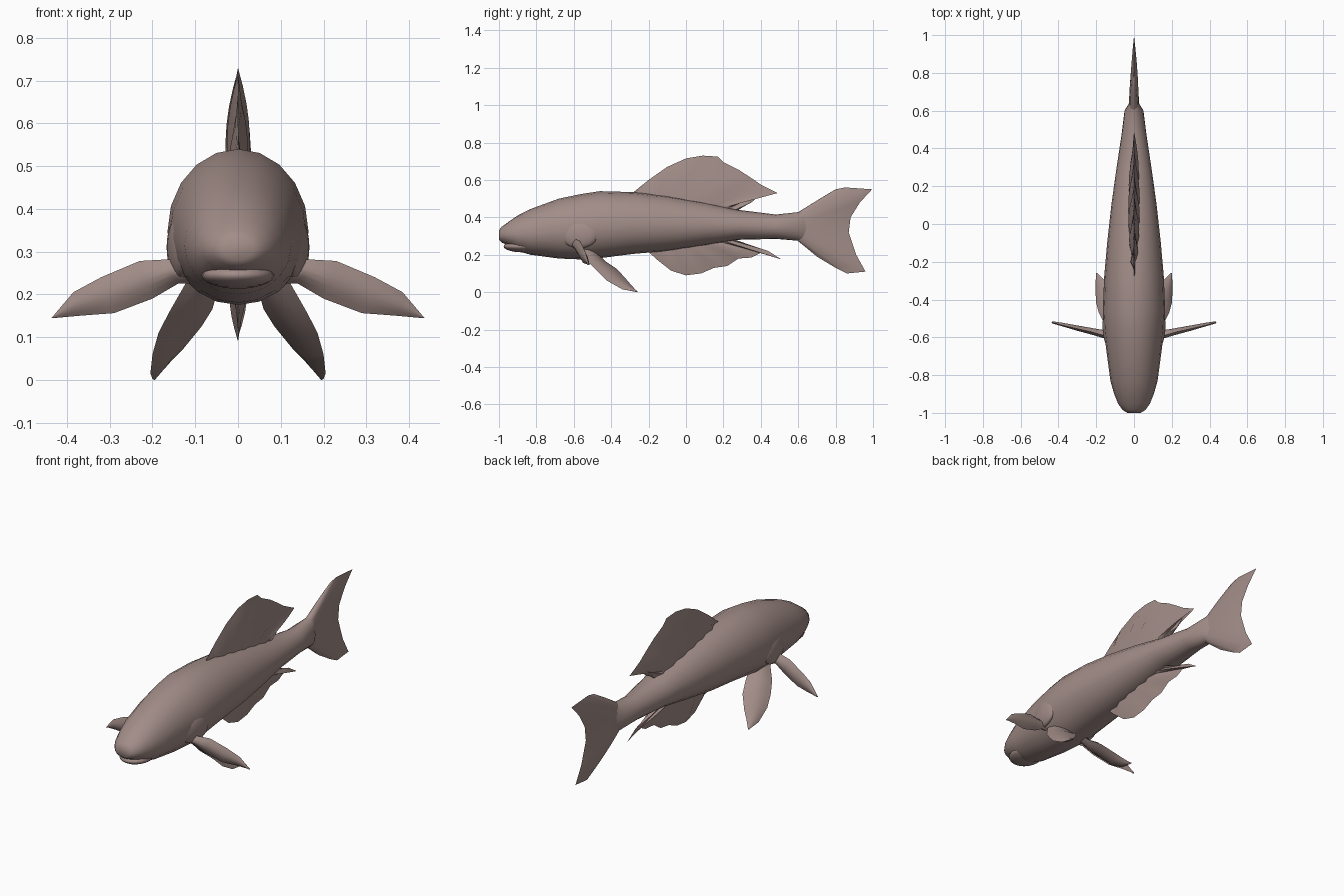
import bpy, bmesh, math
from mathutils import Vector

cube = bpy.data.objects.get("Cube")
if cube:
    bpy.data.objects.remove(cube, do_unlink=True)

skin = bpy.data.materials.new("dusky_pink_brown")
skin.use_nodes = True
skin_colour = (0.36, 0.265, 0.245, 1)
skin.diffuse_color = skin_colour
skin.node_tree.nodes["Principled BSDF"].inputs["Base Color"].default_value = skin_colour


def finish(name, bm, angle=50):
    """Turn a bmesh into a smooth, coloured object."""
    bmesh.ops.remove_doubles(bm, verts=bm.verts, dist=0.0004)
    bmesh.ops.recalc_face_normals(bm, faces=bm.faces)
    mesh = bpy.data.meshes.new(name)
    bm.to_mesh(mesh)
    bm.free()
    mesh.materials.append(skin)
    obj = bpy.data.objects.new(name, mesh)
    bpy.context.collection.objects.link(obj)
    bpy.ops.object.select_all(action="DESELECT")
    obj.select_set(True)
    bpy.context.view_layer.objects.active = obj
    bpy.ops.object.shade_smooth_by_angle(angle=math.radians(angle))
    return obj


def grid_faces(bm, rows, closed=False):
    """Bridge neighbouring rows of vertices with quads."""
    for row, following in zip(rows, rows[1:]):
        count = len(row)
        for k in range(count if closed else count - 1):
            j = (k + 1) % count
            bm.faces.new((row[k], row[j], following[j], following[k]))


def loft_body(name, sections, sides=20):
    """Sections are (y, bottom, top, half width)."""
    bm = bmesh.new()
    rows = []
    for y, bottom, top, half in sections:
        middle = bottom + 0.46 * (top - bottom)
        row = []
        for k in range(sides):
            a = math.tau * k / sides
            reach = top - middle if math.sin(a) > 0 else middle - bottom
            row.append(bm.verts.new((half * math.cos(a), y, middle + reach * math.sin(a))))
        rows.append(row)
    grid_faces(bm, rows, closed=True)
    bm.faces.new(rows[0])
    bm.faces.new(rows[-1])
    return finish(name, bm)


def make_fin(name, first, second, normal, thickness, steps=6):
    """Two sheets between a pair of edges; thickness(u, t, i) gives (bulge, ripple)."""
    bm = bmesh.new()
    last = len(first) - 1
    for side in (-1, 1):
        rows = []
        for i, (a, b) in enumerate(zip(first, second)):
            row = []
            for k in range(steps + 1):
                t = k / steps
                bulge, ripple = thickness(i / last, t, i)
                row.append(bm.verts.new(a.lerp(b, t) + normal * (side * bulge + ripple)))
            rows.append(row)
        grid_faces(bm, rows)
    return finish(name, bm, 60)


def median_fin(name, root_start, root_end, edge, half, wave):
    """Upright fin on the centre line, from a straight root to an outline."""
    start, end = (Vector((0, *p)) for p in (root_start, root_end))
    rim = [Vector((0, *p)) for p in edge]
    root = [start.lerp(end, i / (len(rim) - 1)) for i in range(len(rim))]

    def thickness(u, t, i):
        bulge = half * math.sqrt(max(0, math.sin(math.pi * u))) * (1 - t ** 2)
        return bulge, wave * (-1) ** i * math.sin(math.pi * t)
    return make_fin(name, root, rim, Vector((1, 0, 0)), thickness)


def paired_fins(name, leading, trailing, half):
    """Lens-shaped side fin and its mirror image."""
    for label, side in (("left", 1), ("right", -1)):
        front, back = ([Vector((side * x, y, z)) for x, y, z in pts]
                       for pts in (leading, trailing))
        middle = len(front) // 2
        normal = (front[middle] - back[middle]).cross(front[-1] - front[0]).normalized()

        def thickness(u, t, i):
            return half * math.sin(math.pi * t) * (1 - 0.8 * u), 0
        make_fin(f"{label}_{name}", front, back, normal, thickness)


def ellipsoid(name, centre, size, turn=0):
    bm = bmesh.new()
    bmesh.ops.create_uvsphere(bm, u_segments=20, v_segments=12, radius=1)
    obj = finish(name, bm)
    obj.location, obj.scale = centre, size
    obj.rotation_euler.z = turn
    return obj


# Body from snout to tail root
loft_body("body", [
    (-1.0, 0.28, 0.33, 0.035), (-0.985, 0.265, 0.35, 0.06), (-0.95, 0.25, 0.375, 0.085),
    (-0.9, 0.22, 0.41, 0.105), (-0.83, 0.2, 0.445, 0.125), (-0.68, 0.18, 0.5, 0.145),
    (-0.56, 0.175, 0.525, 0.16), (-0.46, 0.182, 0.54, 0.165), (-0.28, 0.205, 0.535, 0.158),
    (-0.1, 0.22, 0.515, 0.142), (0.1, 0.25, 0.48, 0.12), (0.28, 0.28, 0.44, 0.095),
    (0.48, 0.285, 0.415, 0.065), (0.6, 0.275, 0.428, 0.05), (0.64, 0.268, 0.44, 0.026),
    (0.7, 0.29, 0.42, 0.012)])

# Lower jaw and gill covers
ellipsoid("lower_jaw", (0, -0.875, 0.245), (0.085, 0.1, 0.032))
for label, side in (("left", 1), ("right", -1)):
    ellipsoid(f"{label}_gill_cover", (side * 0.135, -0.57, 0.31),
              (0.03, 0.1, 0.075), side * -0.12)

# Fins on the centre line
median_fin("tail_fin", (0.56, 0.4), (0.56, 0.3), [
    (0.6, 0.428), (0.7, 0.49), (0.8, 0.55), (0.85, 0.56), (0.995, 0.55), (0.93, 0.48),
    (0.88, 0.4), (0.87, 0.32), (0.91, 0.2), (0.96, 0.11), (0.86, 0.1), (0.8, 0.13),
    (0.7, 0.19), (0.6, 0.275)], 0.028, 0.001)
median_fin("dorsal_fin", (-0.24, 0.5), (0.27, 0.42), [
    (-0.28, 0.535), (-0.2, 0.6), (-0.1, 0.67), (0, 0.715), (0.09, 0.73), (0.17, 0.725),
    (0.2, 0.695), (0.28, 0.655), (0.35, 0.61), (0.4, 0.575), (0.49, 0.53),
    (0.41, 0.53), (0.35, 0.48), (0.27, 0.44)], 0.026, 0.008)
median_fin("anal_fin", (-0.16, 0.25), (0.22, 0.31), [
    (-0.2, 0.215), (-0.15, 0.17), (-0.08, 0.115), (0, 0.09), (0.08, 0.1), (0.15, 0.13),
    (0.22, 0.14), (0.28, 0.18), (0.35, 0.185), (0.4, 0.21), (0.51, 0.175),
    (0.44, 0.22), (0.35, 0.25), (0.22, 0.28)], 0.02, 0.007)

# Side fins
paired_fins("pectoral_fin", [
    (0.11, -0.6, 0.275), (0.16, -0.59, 0.282), (0.23, -0.57, 0.278), (0.32, -0.55, 0.24),
    (0.385, -0.535, 0.205), (0.435, -0.52, 0.146)], [
    (0.1, -0.58, 0.225), (0.14, -0.58, 0.225), (0.2, -0.57, 0.19), (0.29, -0.55, 0.156),
    (0.37, -0.53, 0.15), (0.435, -0.52, 0.144)], 0.026)
paired_fins("pelvic_fin", [
    (0.12, -0.56, 0.23), (0.16, -0.52, 0.16), (0.186, -0.47, 0.11), (0.2, -0.42, 0.06),
    (0.205, -0.34, 0.015), (0.2, -0.26, 0.002)], [
    (0.05, -0.47, 0.2), (0.06, -0.43, 0.165), (0.085, -0.37, 0.125), (0.13, -0.32, 0.07),
    (0.165, -0.29, 0.035), (0.195, -0.26, 0.003)], 0.022)
